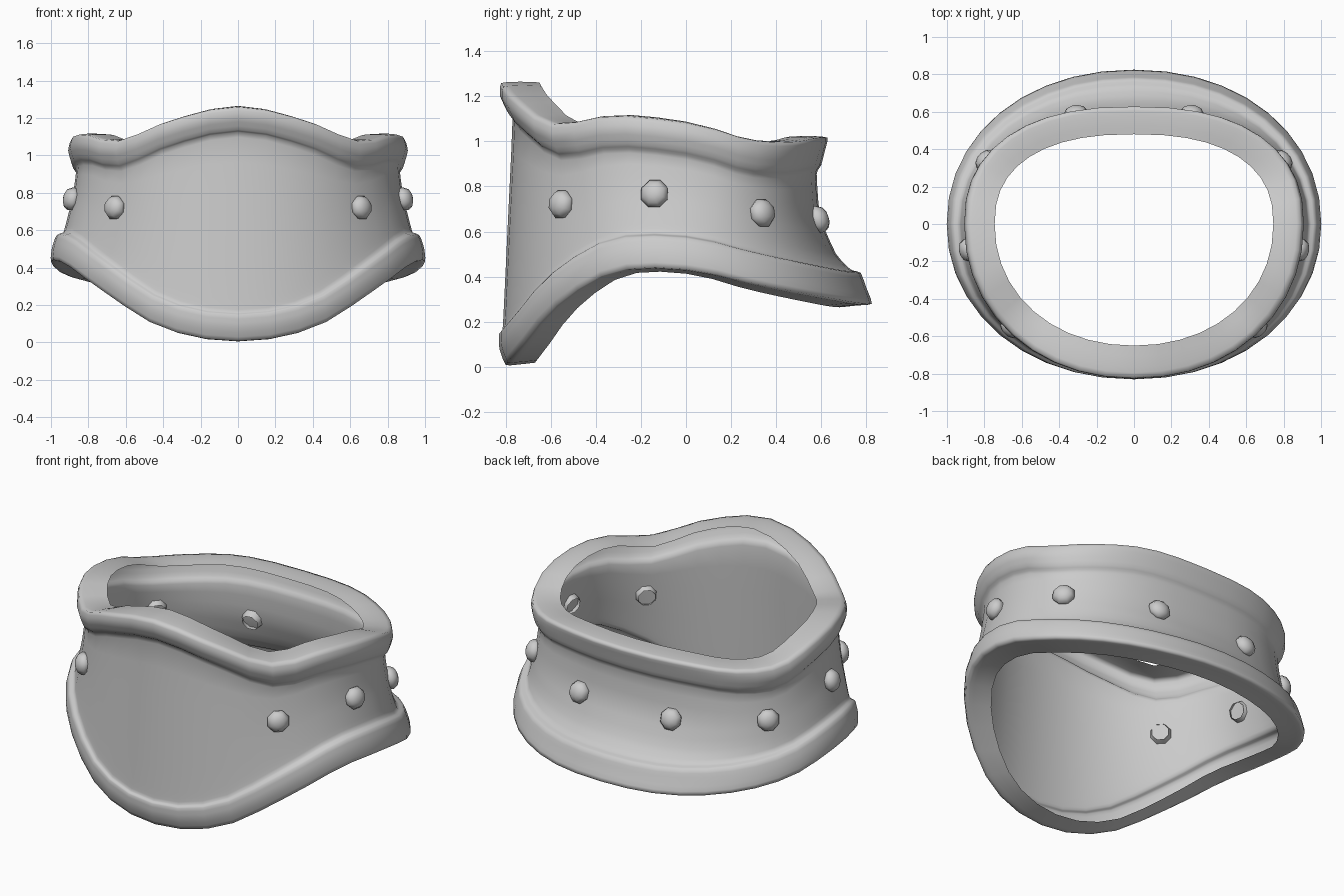
import bpy, bmesh, math
from mathutils import Vector
from mathutils.bvhtree import BVHTree

if "Cube" in bpy.data.objects:
    bpy.data.objects.remove(bpy.data.objects["Cube"])

SEG = 40          # divisions around the collar
SUB = 3           # divisions between profile rings

grey = bpy.data.materials.new("plain grey")
grey.diffuse_color = (0.6, 0.6, 0.6, 1)
grey.use_nodes = True
grey.node_tree.nodes["Principled BSDF"].inputs["Base Color"].default_value = grey.diffuse_color

# Heights of the lower and upper rims, from front (0 deg) to back (180 deg)
BOTTOM = [0.0, 0.07, 0.265, 0.415, 0.425, 0.355, 0.305, 0.275, 0.272]
TOP = [1.262, 1.19, 1.08, 1.115, 1.085, 1.01, 1.0, 1.02, 1.02]

# Profile rings from lower lip to upper lip:
# half width, front depth, back depth, back squareness, blend bottom->top, height offset
RINGS = [
    (0.85, 0.67, 0.69, 2.1, 0.05, -0.045),
    (0.93, 0.74, 0.76, 2.1, 0.02, -0.015),
    (1.00, 0.80, 0.825, 2.1, 0, 0.008),
    (0.995, 0.828, 0.80, 2.1, 0, 0.08),
    (0.972, 0.83, 0.775, 2.1, 0, 0.145),
    (0.935, 0.815, 0.73, 2.1, 0, 0.16),
    (0.915, 0.81, 0.665, 2.2, 0, 0.23),
    (0.885, 0.79, 0.595, 2.4, 0.5, 0.02),
    (0.865, 0.77, 0.58, 2.4, 1, -0.165),
    (0.89, 0.795, 0.60, 2.4, 1, -0.125),
    (0.908, 0.825, 0.617, 2.4, 1, -0.06),
    (0.892, 0.82, 0.628, 2.4, 1, -0.003),
    (0.82, 0.735, 0.55, 2.4, 1, 0.003),
    (0.745, 0.65, 0.48, 2.4, 1, 0.0),
]


def spline(a, b, c, d, t):
    return 0.5 * (2*b + (c - a)*t + (2*a - 5*b + 4*c - d)*t*t + (3*b - a - 3*c + d)*t**3)


def height(table, ang):
    """Smooth height at an angle, mirrored left to right."""
    f = abs((ang + math.pi) % (2*math.pi) - math.pi) / math.pi * 8
    i = min(int(f), 7)
    get = lambda k: table[8 - abs(8 - abs(k))]
    return spline(get(i - 1), get(i), get(i + 1), get(i + 2), f - i)


def ring_point(ring, ang):
    w, front, back, square, blend, off = ring
    s, c = math.sin(ang), math.cos(ang)
    p = 2 / (2.1 if c > 0 else square)
    x = w * math.copysign(abs(s)**p, s)
    y = -front * abs(c)**p if c > 0 else back * abs(c)**p
    z = height(BOTTOM, ang)*(1 - blend) + height(TOP, ang)*blend + off
    return Vector((x, y, z))


def make_object(name, bm):
    mesh = bpy.data.meshes.new(name)
    bm.to_mesh(mesh)
    mesh.materials.append(grey)
    ob = bpy.data.objects.new(name, mesh)
    bpy.context.collection.objects.link(ob)
    for poly in mesh.polygons:
        poly.use_smooth = True
    return ob


# Collar band with rolled rims
bm = bmesh.new()
columns = []
for k in range(SEG):
    ang = 2*math.pi*k/SEG
    pts = [ring_point(r, ang) for r in RINGS]
    pts = [pts[0]] + pts + [pts[-1]]
    col = []
    for i in range(1, len(pts) - 2):
        # half-tight curve keeps the rim corners crisp
        col += [(spline(*pts[i - 1:i + 3], j/SUB) + pts[i].lerp(pts[i + 1], j/SUB)) / 2
                for j in range(SUB)]
    col.append(pts[-1])
    columns.append([bm.verts.new((p.x, p.y, max(p.z, 0))) for p in col])
for k in range(SEG):
    a, b = columns[k], columns[(k + 1) % SEG]
    for i in range(len(a) - 1):
        bm.faces.new((a[i], b[i], b[i + 1], a[i + 1]))
bm.normal_update()
tree = BVHTree.FromBMesh(bm)
make_object("collar_band", bm)
bm.free()

# Octagonal domed studs set into the band: radius and distance from the wall
STUD = [(0.05, -0.03), (0.062, 0.0), (0.066, 0.015), (0.05, 0.04), (0.026, 0.052)]


def stud(name, x, y, z):
    hit, normal, _, _ = tree.ray_cast(Vector((0, 0, z)), Vector((x, y, 0)).normalized())
    if normal.dot(Vector((x, y, 0))) < 0:
        normal = -normal
    turn = normal.to_track_quat('Z', 'Y')
    bm = bmesh.new()
    rows = []
    for r, d in STUD:
        rows.append([bm.verts.new(hit + turn @ Vector((r*math.cos(a), r*math.sin(a), d)))
                     for a in (math.pi*(2*i + 1)/8 for i in range(8))])
    tip = bm.verts.new(hit + normal*0.055)
    for lo, hi in zip(rows, rows[1:]):
        for i in range(8):
            j = (i + 1) % 8
            bm.faces.new((lo[i], lo[j], hi[j], hi[i]))
    for i in range(8):
        bm.faces.new((rows[-1][i], rows[-1][(i + 1) % 8], tip))
    make_object(name, bm)
    bm.free()


for label, x, y, z in (("front", 0.65, -0.545, 0.72), ("side", 0.90, -0.14, 0.765),
                       ("rear_side", 0.78, 0.33, 0.68), ("back", 0.32, 0.60, 0.65)):
    stud(label + "_stud_right", x, y, z)
    stud(label + "_stud_left", -x, y, z)
